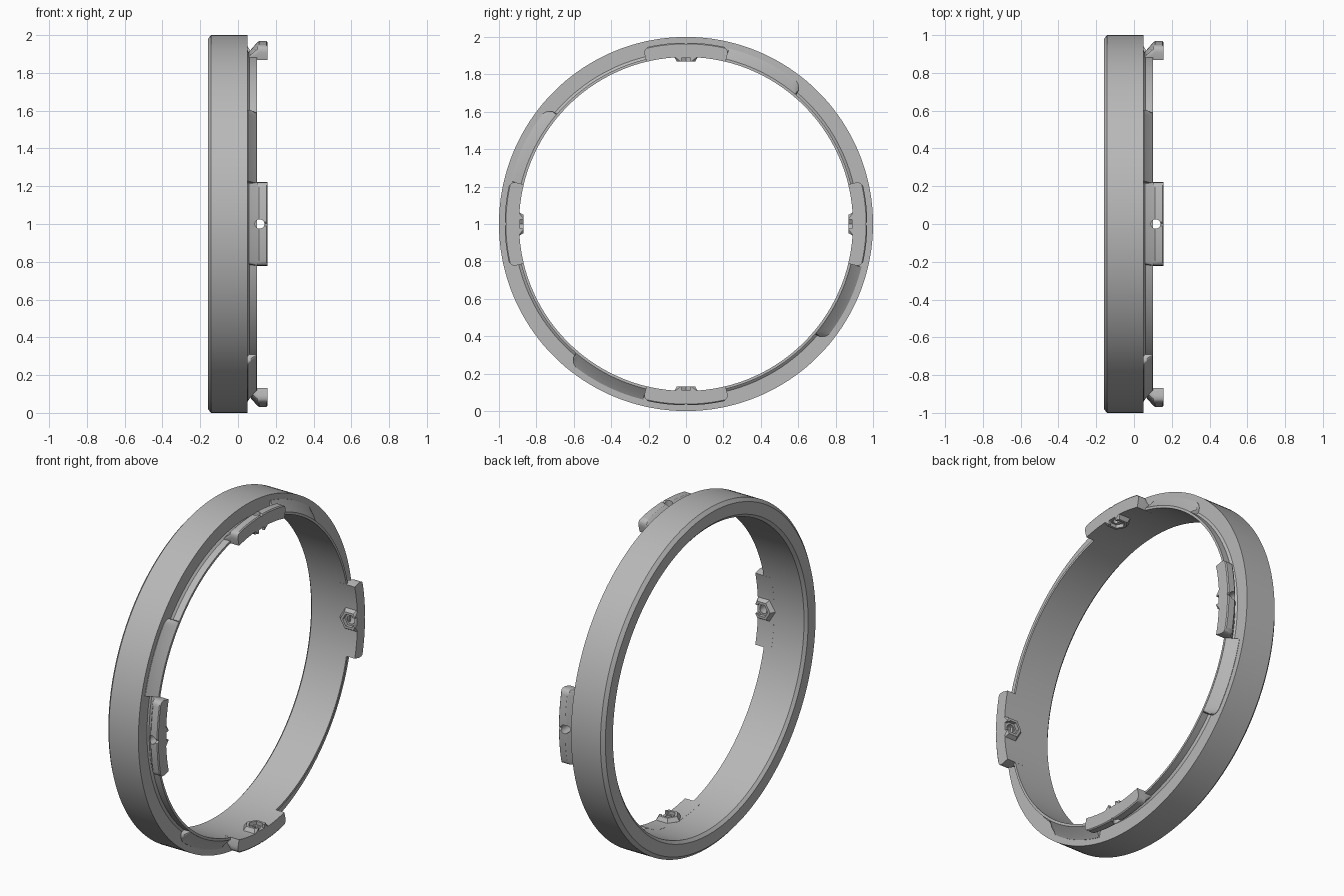
import bpy, bmesh
from math import sin, cos, sqrt, radians, pi, tau
from mathutils import Matrix

cube = bpy.data.objects.get("Cube")
if cube:
    bpy.data.objects.remove(cube)

grey = bpy.data.materials.new("plain grey")
grey.use_nodes = True
grey.diffuse_color = (0.48, 0.48, 0.48, 1)
grey.node_tree.nodes["Principled BSDF"].inputs["Base Color"].default_value = grey.diffuse_color

R_IN, R_LIP = 0.893, 0.907
TAB_X = 0.155          # outer end of the tabs
SCREW_X = 0.115        # screw axis through each tab
TAB_HALF = radians(13.7)
RAMP_END = radians(40.5)


def finish(name, bm):
    """Turn a bmesh into a named object with the shared material."""
    bmesh.ops.recalc_face_normals(bm, faces=bm.faces)
    mesh = bpy.data.meshes.new(name)
    bm.to_mesh(mesh)
    bm.free()
    mesh.materials.append(grey)
    ob = bpy.data.objects.new(name, mesh)
    bpy.context.collection.objects.link(ob)
    return ob


def sweep(name, profile, angles, limit=None, closed=False):
    """Revolve an (x, radius) outline about the x axis, radius capped by limit."""
    bm = bmesh.new()
    rows = []
    for a in angles:
        cap = limit(a) if limit else 9
        rows.append([bm.verts.new((x, min(r, cap) * sin(a), min(r, cap) * cos(a)))
                     for x, r in profile])
    n = len(profile)
    pairs = list(zip(rows, rows[1:]))
    if closed:
        pairs.append((rows[-1], rows[0]))
    for p, q in pairs:
        for i in range(n):
            j = (i + 1) % n
            bm.faces.new((p[i], p[j], q[j], q[i]))
    if not closed:
        bm.faces.new(rows[0])
        bm.faces.new(rows[-1])
    return finish(name, bm)


def prism(name, x, r0, r1, rad0, rad1, sides, turn=0.0):
    """Cone or prism standing along the radial (local z) direction."""
    bm = bmesh.new()
    m = Matrix.Translation((x, 0, (r0 + r1) / 2)) @ Matrix.Rotation(turn, 4, 'Z')
    bmesh.ops.create_cone(bm, cap_ends=True, segments=sides, radius1=rad0,
                          radius2=rad1, depth=r1 - r0, matrix=m)
    return finish(name, bm)


def block(name, centre, size, tilt=0.0):
    bm = bmesh.new()
    m = (Matrix.Translation(centre) @ Matrix.Rotation(tilt, 4, 'X')
         @ Matrix.Diagonal((*size, 1)))
    bmesh.ops.create_cube(bm, size=1, matrix=m)
    return finish(name, bm)


def cut(target, cutters):
    """Subtract the cutters from the target and remove them."""
    bpy.context.view_layer.objects.active = target
    for c in cutters:
        mod = target.modifiers.new("cut", 'BOOLEAN')
        mod.operation, mod.solver, mod.object = 'DIFFERENCE', 'EXACT', c
        bpy.context.view_layer.update()
        bpy.ops.object.modifier_apply(modifier=mod.name)
        bpy.data.objects.remove(c)


def smooth(ob):
    bpy.ops.object.select_all(action='DESELECT')
    ob.select_set(True)
    bpy.context.view_layer.objects.active = ob
    bpy.ops.object.shade_smooth_by_angle(angle=radians(30))


def quarter(i):
    return Matrix.Translation((0, 0, 1)) @ Matrix.Rotation(-i * pi / 2, 4, 'X')


def four(ob, name):
    """Place the part at each quarter of the ring."""
    smooth(ob)
    for i, side in enumerate(("top", "back", "bottom", "front")):
        o = ob if i == 0 else ob.copy()
        o.name = f"{side}_{name}"
        if i:
            bpy.context.collection.objects.link(o)
        o.matrix_world = quarter(i)


def span(a, b, n):
    return [a + (b - a) * i / n for i in range(n + 1)]


def rounded(top, c, *ends):
    """Radius cap that rounds off the outer corners near the given end angles."""
    def limit(a):
        d = min(abs(a - e) for e in ends) * top
        k = max(0, 1 - d / c)
        return top - c * (1 - sqrt(1 - k * k))
    return limit


# Main ring with chamfered back edges and a thin raised lip
ring = sweep("ring", [(-0.16, 0.98), (-0.142, 1.0), (0.05, 1.0), (0.05, 0.92),
                      (0.06, R_LIP), (0.10, R_LIP), (0.10, R_IN),
                      (-0.145, R_IN), (-0.16, 0.91)],
             [tau * i / 180 for i in range(180)], closed=True)

# Screw clearance and small dimples around the ring
for i in range(4):
    tools = [prism("hole_cutter", SCREW_X, 0.85, 0.93, 0.025, 0.025, 24),
             prism("dimple_cutter", -0.01, 0.965, 1.02, 0.016, 0.016, 16)]
    for t in tools:
        t.matrix_world = quarter(i)
    cut(ring, tools)
ring.matrix_world = Matrix.Translation((0, 0, 1))
smooth(ring)

# Lead-in ramps, each running from a tab to a rounded end
ramp = sweep("ramp", [(0.045, 0.90), (0.045, 0.966), (0.052, 0.966),
                      (0.068, 0.942), (0.099, 0.907), (0.099, 0.90)],
             span(TAB_HALF, RAMP_END - 0.07, 20) + span(RAMP_END - 0.06, RAMP_END, 10),
             rounded(0.966, 0.06, RAMP_END))
four(ramp, "ramp")

# Hooked locking tabs with rounded corners
tab = sweep("tab", [(0.05, 0.8925), (TAB_X, 0.8925), (TAB_X, 0.963), (0.15, 0.969),
                    (0.112, 0.969), (0.103, 0.963), (0.055, 0.908), (0.05, 0.908)],
            span(-TAB_HALF, -TAB_HALF + 0.04, 8) + span(-TAB_HALF + 0.05, TAB_HALF - 0.05, 24)
            + span(TAB_HALF - 0.04, TAB_HALF, 8),
            rounded(0.969, 0.035, -TAB_HALF, TAB_HALF))
cut(tab, [prism("hole_cutter", SCREW_X, 0.8, 1.05, 0.025, 0.025, 24),
          block("notch_cutter", (0.15, 0, 0.969), (0.1, 0.016, 0.016), pi / 4)])
four(tab, "tab")

# Hexagonal nut seats inside the tabs, open towards the tab edge
seat = prism("nut_seat", SCREW_X, 0.868, 0.899, 0.056, 0.078, 6, pi / 2)
cut(seat, [prism("nut_cutter", SCREW_X, 0.85, 0.888, 0.04, 0.04, 6, pi / 2),
           prism("hole_cutter", SCREW_X, 0.84, 0.93, 0.025, 0.025, 24),
           block("slot_cutter", (0.165, 0, 0.868), (0.1, 0.05, 0.041)),
           block("end_cutter", (TAB_X + 0.1, 0, 0.89), (0.2, 0.3, 0.2))])
four(seat, "nut_seat")
